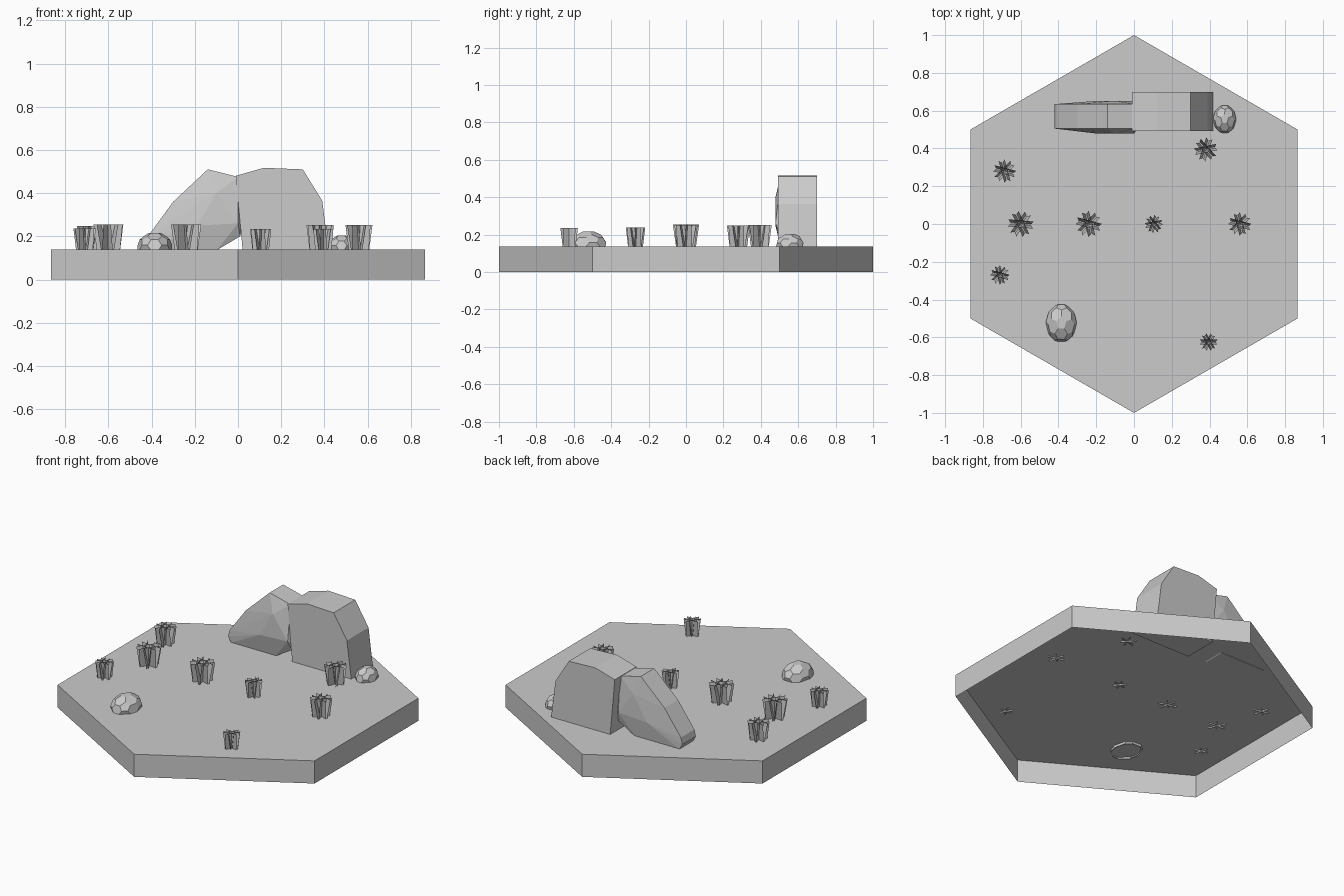
import bpy, bmesh, math
from mathutils import Matrix, Vector

if "Cube" in bpy.data.objects:
    bpy.data.objects.remove(bpy.data.objects["Cube"])

TOP = 0.138


def finish(bm, name):
    me = bpy.data.meshes.new(name)
    bm.to_mesh(me)
    bm.free()
    ob = bpy.data.objects.new(name, me)
    bpy.context.collection.objects.link(ob)
    return ob


def hex_tile():
    # Hexagonal slab, open underneath
    bm = bmesh.new()
    ring = [(math.cos(a), math.sin(a)) for a in (math.radians(30 + 60 * i) for i in range(6))]
    low = [bm.verts.new((x, y, 0)) for x, y in ring]
    high = [bm.verts.new((x, y, TOP)) for x, y in ring]
    bm.faces.new(high)
    for i in range(6):
        j = (i + 1) % 6
        bm.faces.new((low[i], low[j], high[j], high[i]))
    finish(bm, "hex_tile")


def boulder(name, outline, y0, y1, belly=(), b0=0.0, b1=0.0):
    # Convex slab from a front outline, with optional bulging points on both faces
    bm = bmesh.new()
    for x, z in outline:
        bm.verts.new((x, y0, z))
        bm.verts.new((x, y1, z))
    for x, z in belly:
        bm.verts.new((x, b0, z))
        bm.verts.new((x, b1, z))
    r = bmesh.ops.convex_hull(bm, input=bm.verts[:])
    junk = set(r["geom_interior"]) | set(r["geom_unused"])
    bmesh.ops.delete(bm, geom=[g for g in junk if isinstance(g, bmesh.types.BMVert)], context='VERTS')
    bmesh.ops.dissolve_limit(bm, angle_limit=0.03, verts=bm.verts[:], edges=bm.edges[:])
    bmesh.ops.recalc_face_normals(bm, faces=bm.faces[:])
    finish(bm, name)


def pebble(name, x, y, rx, ry, height, turn):
    # Upper part of a squashed truncated icosahedron
    bm = bmesh.new()
    bmesh.ops.create_icosphere(bm, subdivisions=1, radius=1)
    edge = bm.edges[:][0].calc_length()
    bmesh.ops.bevel(bm, geom=bm.verts[:], offset=edge / 3, offset_type='OFFSET',
                    affect='VERTICES', segments=1)
    bmesh.ops.bisect_plane(bm, geom=bm.verts[:] + bm.edges[:] + bm.faces[:],
                           plane_co=(0, 0, -0.25), plane_no=(0, 0, 1), clear_inner=True)
    m = (Matrix.Translation((x, y, TOP + 0.008))
         @ Matrix.Diagonal((rx / 0.85, ry / 0.85, (height - 0.008) / 0.816, 1))
         @ Matrix.Rotation(turn, 4, 'Z'))
    bmesh.ops.transform(bm, matrix=m, verts=bm.verts[:])
    finish(bm, name)


def grass_tuft(i, x, y, width, top, turn):
    # Three V-folded blade pairs crossing at the centre, flaring upwards
    bm = bmesh.new()
    half, spread, base = width / 2, width * 0.14, TOP - 0.004
    for k in range(3):
        rot = Matrix.Rotation(math.radians(turn + 60 * k), 3, 'Z')
        for s in (-1, 1):
            pts = [(-half * 0.8, s * 0.003, base), (half * 0.8, s * 0.003, base),
                   (half, s * spread, top), (-half, s * spread, top)]
            if s > 0:
                pts.reverse()
            bm.faces.new([bm.verts.new(rot @ Vector(p) + Vector((x, y, 0))) for p in pts])
    finish(bm, f"grass_tuft_{i}")


hex_tile()

# Two leaning boulders at the back
boulder("right_boulder",
        [(0.022, 0.13), (0.018, 0.25), (-0.01, 0.48), (0.12, 0.517), (0.30, 0.51),
         (0.39, 0.365), (0.42, 0.13)], 0.492, 0.70)
boulder("left_boulder",
        [(-0.42, 0.17), (-0.41, 0.21), (-0.30, 0.36), (-0.14, 0.51), (0.0, 0.475),
         (0.02, 0.25), (0.01, 0.2), (-0.1, 0.135), (-0.40, 0.135)],
        0.505, 0.635, [(-0.19, 0.25), (-0.10, 0.40), (0.0, 0.26)], 0.478, 0.652)

# Small rocks
pebble("front_pebble", -0.385, -0.525, 0.08, 0.10, 0.078, 0.3)
pebble("back_pebble", 0.48, 0.555, 0.06, 0.074, 0.066, 0.3)

# Grass tufts: x, y, width, top height, turn
for i, t in enumerate([
        (-0.60, 0.0, 0.135, 0.255, -5), (-0.24, 0.0, 0.135, 0.255, -15),
        (0.105, 0.0, 0.095, 0.235, 10), (0.56, 0.0, 0.12, 0.252, -15),
        (0.38, 0.395, 0.122, 0.252, 12), (-0.685, 0.28, 0.118, 0.248, -15),
        (-0.71, -0.27, 0.10, 0.237, -15), (0.395, -0.625, 0.093, 0.235, 0)]):
    grass_tuft(i, *t)
